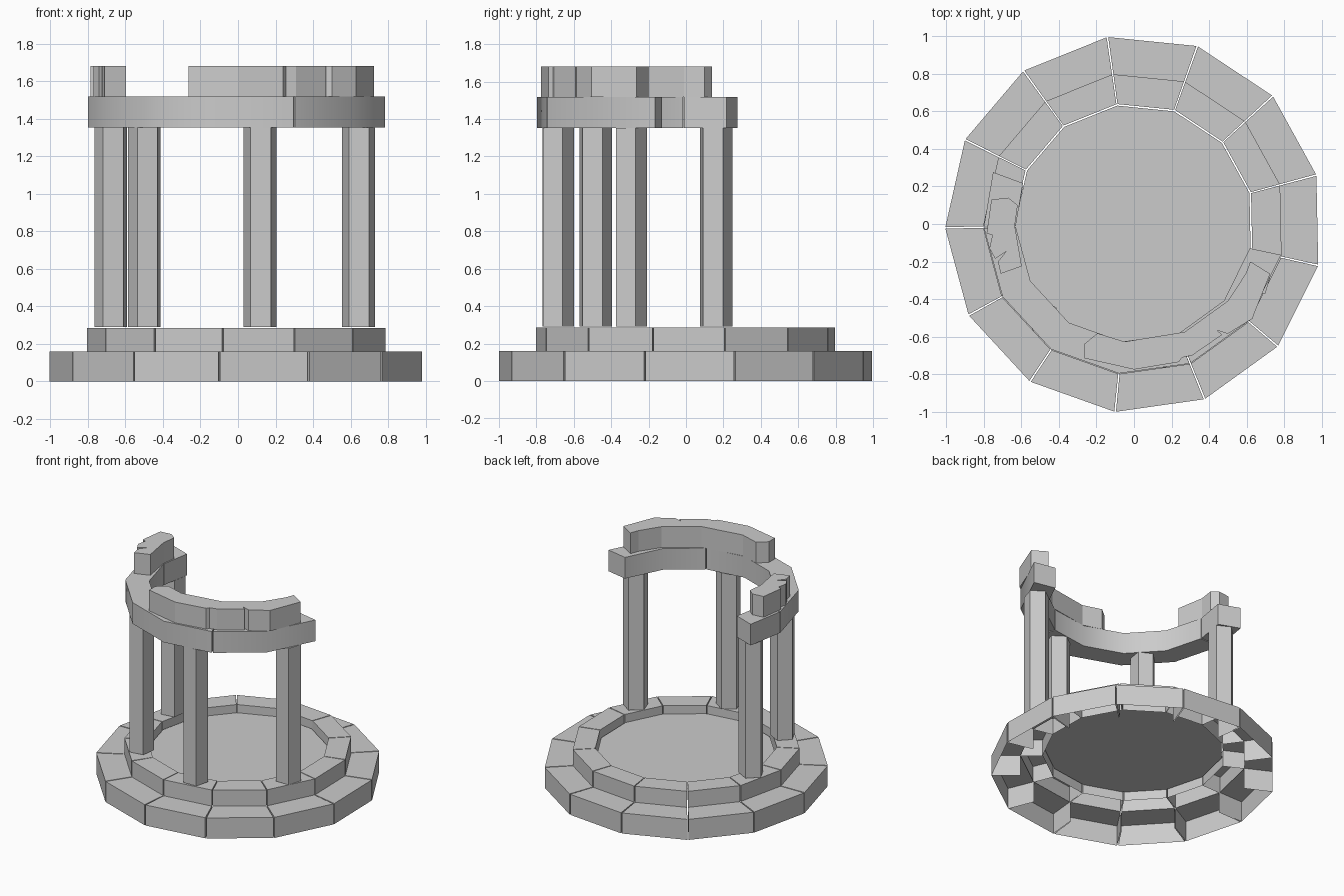
import bpy, bmesh
from math import cos, sin, radians, pi

if "Cube" in bpy.data.objects:
    bpy.data.objects.remove(bpy.data.objects["Cube"])

STEP = 360 / 13
A0 = 98.1            # angle of one corner of the 13-sided plan


def polar(r, deg, z):
    return (r * cos(radians(deg)), r * sin(radians(deg)), z)


def finish(name, bm, smooth=False):
    me = bpy.data.meshes.new(name)
    bm.to_mesh(me)
    bm.free()
    ob = bpy.data.objects.new(name, me)
    bpy.context.collection.objects.link(ob)
    if smooth:
        bpy.ops.object.select_all(action='DESELECT')
        ob.select_set(True)
        bpy.context.view_layer.objects.active = ob
        bpy.ops.object.shade_smooth_by_angle(angle=radians(35))
    return ob


def prism(name, pts, z0, z1, smooth=False):
    """Extrude a counter-clockwise outline from z0 to z1."""
    bm = bmesh.new()
    lo = [bm.verts.new((x, y, z0)) for x, y in pts]
    hi = [bm.verts.new((x, y, z1)) for x, y in pts]
    n = len(pts)
    bm.faces.new(lo[::-1])
    bm.faces.new(hi)
    for i in range(n):
        j = (i + 1) % n
        bm.faces.new((lo[i], lo[j], hi[j], hi[i]))
    bmesh.ops.recalc_face_normals(bm, faces=bm.faces)
    return finish(name, bm, smooth)


def arc_blocks(name, r_in, r_out, z0, z1, blocks, bottom=True, inner=True, smooth=False):
    """Curved blocks, each given as a list of angles along the ring."""
    bm = bmesh.new()
    for angles in blocks:
        secs = [[bm.verts.new(polar(r, a, z)) for r, z in
                 ((r_in, z0), (r_out, z0), (r_out, z1), (r_in, z1))] for a in angles]
        for s, t in zip(secs, secs[1:]):
            for k in range(4):
                if (k == 0 and not bottom) or (k == 3 and not inner):
                    continue
                m = (k + 1) % 4
                bm.faces.new((s[k], t[k], t[m], s[m])[::-1])
        bm.faces.new(secs[0])
        bm.faces.new(secs[-1][::-1])
        if bottom and inner:
            continue
    bmesh.ops.recalc_face_normals(bm, faces=bm.faces)
    return finish(name, bm, smooth)


# Stepped base: open-bottomed blocks with thin joints
G = 0.25
ring = [(A0 + i * STEP + G, A0 + (i + 1) * STEP - G) for i in range(13)]
arc_blocks("lower_step", 0.80, 1.005, 0, 0.16, ring, bottom=False, inner=False)
arc_blocks("upper_step", 0.645, 0.805, 0.16, 0.285, ring, bottom=False)

# Sunken floor
bm = bmesh.new()
bm.faces.new([bm.verts.new(polar(0.637, A0 + i * STEP, 0.225)) for i in range(13)])
finish("floor", bm)

# Five-sided columns
for i, (x, y, face) in enumerate([(-0.675, 0.157, -82), (-0.495, -0.487, -81),
                                  (0.118, -0.692, -88), (0.643, -0.30, -89)]):
    prism(f"column_{i + 1}",
          [(x + 0.092 * cos(radians(face + 36 + 72 * k)),
            y + 0.092 * sin(radians(face + 36 + 72 * k))) for k in range(5)], 0.29, 1.352)

# Lower ring beam, broken off at both ends
c = [A0 + i * STEP for i in range(3, 10)]      # 181 ... 347 degrees
g = 0.3
arc_blocks("lower_beam", 0.63, 0.80, 1.352, 1.517,
           [[159.8, c[0] - g],
            [c[0] + g, c[1], c[2], c[3], c[4] - g],
            [c[4] + g, c[5], c[6] + 0.8]], smooth=True)

# Upper course: two ragged remnants
prism("upper_beam_left",
      [(-0.76, 0.13), (-0.785, -0.05), (-0.755, -0.06), (-0.77, -0.13), (-0.74, -0.185),
       (-0.68, -0.145), (-0.725, -0.20), (-0.71, -0.265), (-0.598, -0.225),
       (-0.635, -0.01), (-0.62, 0.10), (-0.67, 0.14)], 1.518, 1.68)
prism("upper_beam_front",
      [(-0.195, -0.582), (-0.265, -0.64), (-0.265, -0.715), (0.0, -0.775), (0.24, -0.735),
       (0.255, -0.712), (0.31, -0.70), (0.47, -0.59), (0.44, -0.565), (0.50, -0.585),
       (0.63, -0.505), (0.725, -0.265), (0.62, -0.20), (0.595, -0.265), (0.50, -0.41),
       (0.27, -0.575), (-0.05, -0.627)], 1.518, 1.68)
